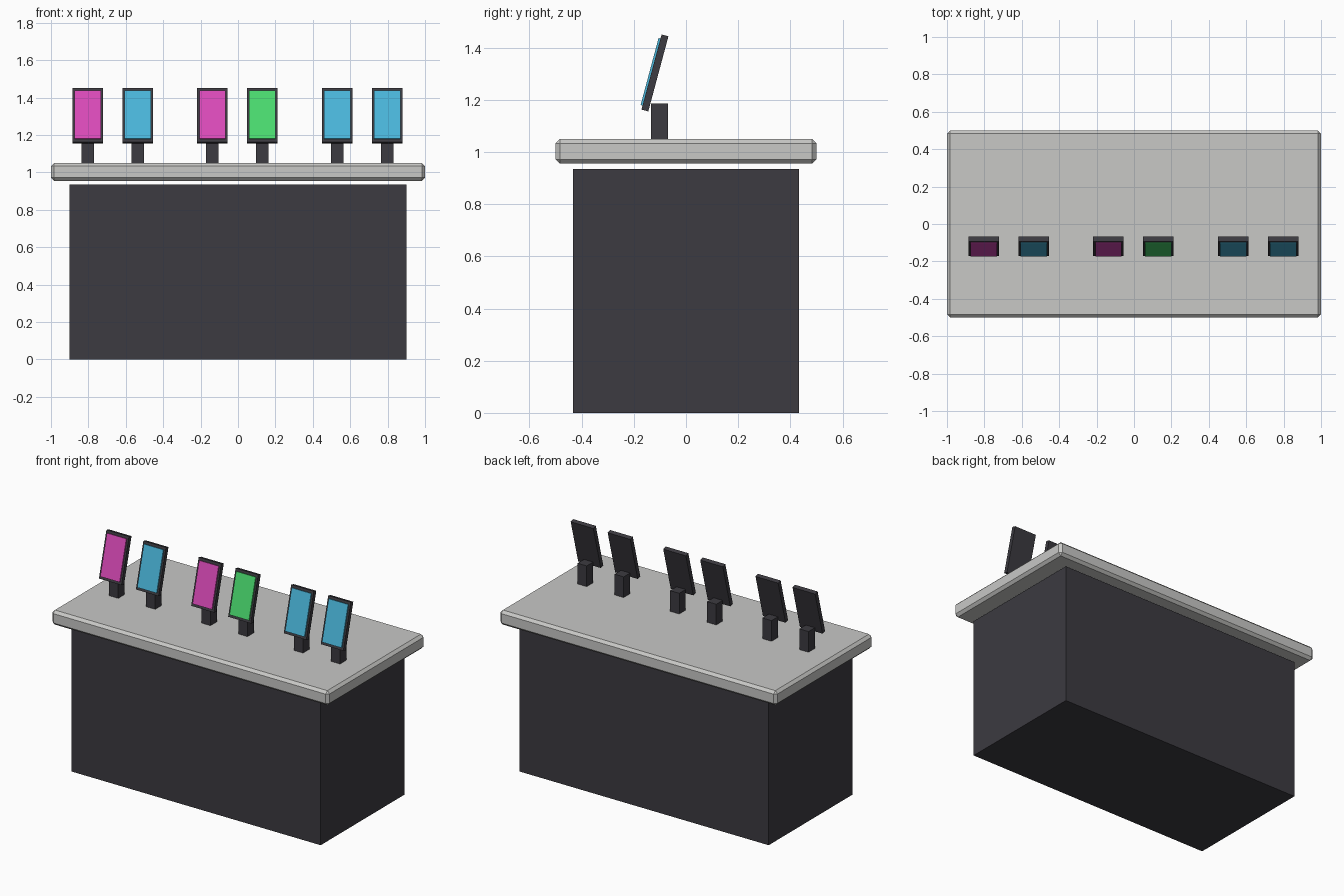
import bpy
from math import radians
from mathutils import Matrix, Vector

if "Cube" in bpy.data.objects:
    bpy.data.objects.remove(bpy.data.objects["Cube"], do_unlink=True)


def material(name, rgb):
    m = bpy.data.materials.new(name)
    m.use_nodes = True
    m.diffuse_color = (*rgb, 1)
    m.node_tree.nodes["Principled BSDF"].inputs["Base Color"].default_value = (*rgb, 1)
    return m


charcoal = material("charcoal", (0.045, 0.043, 0.052))
stone = material("pale stone", (0.58, 0.58, 0.565))
magenta = material("magenta", (0.71, 0.07, 0.49))
cyan = material("cyan", (0.07, 0.47, 0.71))
green = material("green", (0.07, 0.71, 0.16))


def box(name, center, size, mat, tilt=0, bevel=0):
    bpy.ops.mesh.primitive_cube_add(size=1)
    ob = bpy.context.object
    ob.name = name
    ob.data.transform(Matrix.Diagonal((*size, 1)))
    ob.location = center
    ob.rotation_euler.x = tilt
    ob.data.materials.append(mat)
    if bevel:
        mod = ob.modifiers.new("Bevel", "BEVEL")
        mod.width = bevel
        mod.segments = 1
    return ob


# Counter
box("counter_base", (0, 0, 0.4675), (1.8, 0.866, 0.935), charcoal)
box("counter_top", (0, 0, 1.0025), (2, 1, 0.095), stone, bevel=0.017)

# Row of display units: post, tilted panel and coloured screen
TILT = radians(-15)
panel_center = Vector((0, -0.119, 1.303))
normal = Matrix.Rotation(TILT, 3, "X") @ Vector((0, -1, 0))
units = [(-0.803, magenta), (-0.536, cyan), (-0.137, magenta),
         (0.13, green), (0.531, cyan), (0.798, cyan)]
for i, (x, colour) in enumerate(units, 1):
    side = Vector((x, 0, 0))
    box(f"post_{i}", (x, -0.102, 1.1175), (0.066, 0.066, 0.135), charcoal)
    box(f"panel_{i}", panel_center + side, (0.163, 0.027, 0.298), charcoal, TILT)
    box(f"screen_{i}", panel_center + side + normal * 0.0165,
        (0.14, 0.0095, 0.266), colour, TILT)
